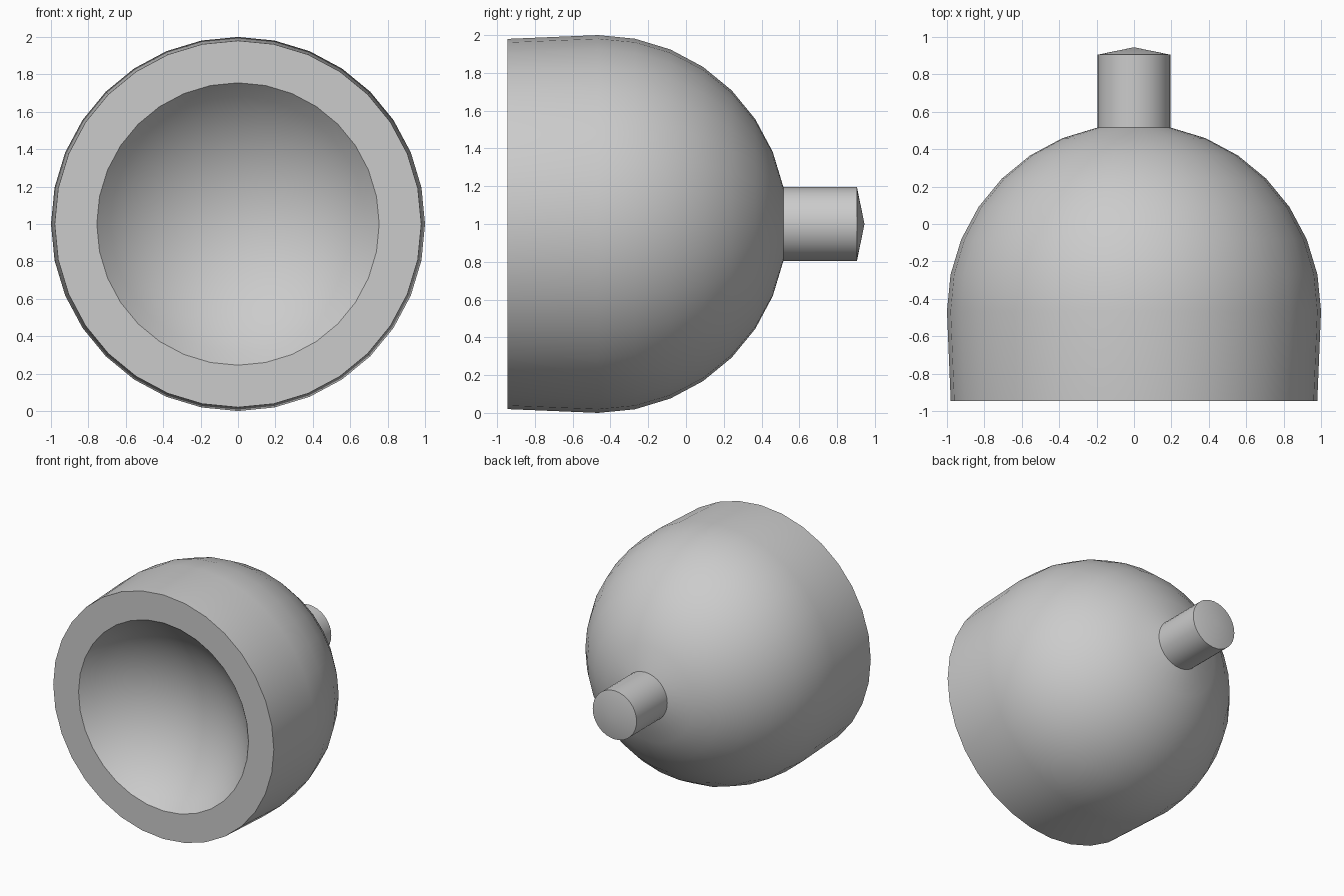
import bpy, bmesh, math

if "Cube" in bpy.data.objects:
    bpy.data.objects.remove(bpy.data.objects["Cube"])

SEGMENTS = 32
CENTRE_Y = -0.465   # centre of the dome along the turning axis
RIM_Y = -0.945
STEP = math.pi / 16
BOWL_RIM, BOWL_DEPTH = 0.755, 0.36


def dome(radius, first, last):
    """Profile points (y, r) from the equator (0) towards the pole (8)."""
    return [(CENTRE_Y + radius * math.sin(i * STEP), radius * math.cos(i * STEP))
            for i in range(first, last + 1)]


def bowl(steps=8):
    """Shallow spherical hollow, profile from its deepest point to the rim."""
    radius = (BOWL_RIM ** 2 + BOWL_DEPTH ** 2) / (2 * BOWL_DEPTH)
    span = math.asin(BOWL_RIM / radius)
    middle = RIM_Y + BOWL_DEPTH - radius
    return [(middle + radius * math.cos(span * i / steps),
             radius * math.sin(span * i / steps)) for i in range(steps + 1)]


def lathe(name, profile):
    """Turn a (y, r) profile, with both ends on the axis, about the y axis at z = 1."""
    bm = bmesh.new()
    rings = []
    for y, r in profile:
        n = SEGMENTS if r > 1e-5 else 1
        rings.append([bm.verts.new((r * math.sin(2 * math.pi * k / SEGMENTS), y,
                                    1 + r * math.cos(2 * math.pi * k / SEGMENTS)))
                      for k in range(n)])
    for a, b in zip(rings, rings[1:]):
        for k in range(SEGMENTS):
            j = (k + 1) % SEGMENTS
            quad = [a[k % len(a)], a[j % len(a)], b[j % len(b)], b[k % len(b)]]
            bm.faces.new(list(dict.fromkeys(quad)))
    bmesh.ops.recalc_face_normals(bm, faces=bm.faces)
    mesh = bpy.data.meshes.new(name)
    bm.to_mesh(mesh)
    bm.free()
    obj = bpy.data.objects.new(name, mesh)
    bpy.context.collection.objects.link(obj)
    bpy.context.view_layer.objects.active = obj
    obj.select_set(True)
    bpy.ops.object.shade_smooth_by_angle(angle=math.radians(35))
    return obj


# Shallow bowl from its deepest point to the rim, outer dome, rear stem with a cone end
outside = [(RIM_Y, 0.98)] + dome(1.0, 0, 7)
stem = [(0.905, 0.195), (0.945, 0.0)]
lathe("domed_cup_with_stem", bowl() + outside + stem)
